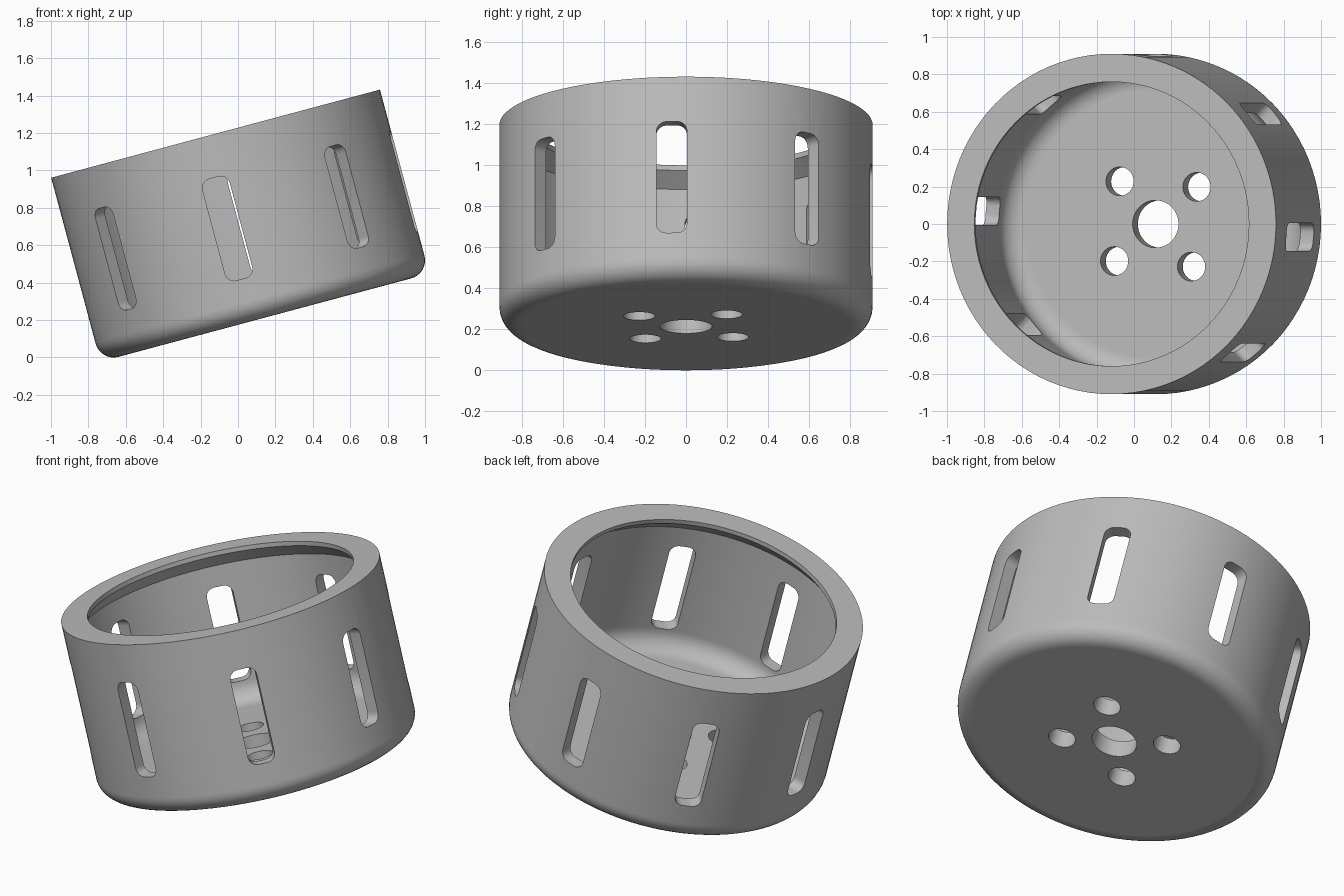
import bpy, bmesh
from math import sin, cos, pi, radians
from mathutils import Vector, Matrix

if "Cube" in bpy.data.objects:
    bpy.data.objects.remove(bpy.data.objects["Cube"], do_unlink=True)

SEGMENTS = 96
HEIGHT, FLOOR = 1.018, 0.11
OUTER, INNER, LIP = 0.91, 0.835, 0.76
BORE = 0.127


def new_object(name, bm):
    bmesh.ops.recalc_face_normals(bm, faces=bm.faces)
    mesh = bpy.data.meshes.new(name)
    bm.to_mesh(mesh)
    bm.free()
    obj = bpy.data.objects.new(name, mesh)
    bpy.context.collection.objects.link(obj)
    return obj


def arc(cx, cz, r, start, end, steps=8):
    angles = [radians(start + (end - start) * i / steps) for i in range(steps + 1)]
    return [(cx + r * cos(a), cz + r * sin(a)) for a in angles]


def lathe(bm, profile):
    """Revolve a closed (radius, height) profile around z."""
    rings = []
    for i in range(SEGMENTS):
        a = 2 * pi * i / SEGMENTS
        rings.append([bm.verts.new((r * cos(a), r * sin(a), z)) for r, z in profile])
    for i, ring in enumerate(rings):
        after = rings[(i + 1) % SEGMENTS]
        for j in range(len(profile)):
            k = (j + 1) % len(profile)
            bm.faces.new((ring[j], after[j], after[k], ring[k]))


def prism(bm, outline, depth, matrix):
    """Extrude a flat outline along local z, then place it."""
    bottom = [bm.verts.new(matrix @ Vector((x, y, 0))) for x, y in outline]
    top = [bm.verts.new(matrix @ Vector((x, y, depth))) for x, y in outline]
    bm.faces.new(bottom[::-1])
    bm.faces.new(top)
    n = len(outline)
    for i in range(n):
        j = (i + 1) % n
        bm.faces.new((bottom[i], bottom[j], top[j], top[i]))


# Cup wall and floor, with rounded base and undercut rim lip
ro, ri = 0.1, 0.11
profile = [(BORE, 0), (OUTER - ro - 0.01, 0)]
profile += arc(OUTER - ro, ro, ro, -90, 0)
profile += [(OUTER, ro + 0.01), (OUTER, HEIGHT), (LIP, HEIGHT),
            (LIP, HEIGHT - 0.026), (INNER, HEIGHT - 0.102), (INNER, FLOOR + ri + 0.01)]
profile += arc(INNER - ri, FLOOR + ri, ri, 0, -90)
profile += [(INNER - ri - 0.01, FLOOR), (BORE, FLOOR)]
bm = bmesh.new()
lathe(bm, profile)
cup = new_object("slotted_cup", bm)

# Cutter for eight wall slots, each set to one side of its radius
bm = bmesh.new()
left, right, low, high, r = -0.145, 0.005, 0.231, 0.793, 0.05
slot = (arc(right - r, low + r, r, -90, 0, 6) + arc(right - r, high - r, r, 0, 90, 6)
        + arc(left + r, high - r, r, 90, 180, 6) + arc(left + r, low + r, r, 180, 270, 6))
stand_up = Matrix(((0, 0, 1, 0), (1, 0, 0, 0), (0, 1, 0, 0), (0, 0, 0, 1)))
for i in range(8):
    turn = Matrix.Rotation(i * pi / 4, 4, "Z")
    prism(bm, slot, 0.5, turn @ Matrix.Translation((0.6, 0, 0)) @ stand_up)

# Cutter for four bolt holes around the centre bore
hole = arc(0, 0, 0.077, 0, 360, 32)[:-1]
for i in range(4):
    a = radians(41 + 90 * i)
    prism(bm, hole, 0.2, Matrix.Translation((0.302 * cos(a), 0.302 * sin(a), -0.05)))
cutter = new_object("opening_cutter", bm)
cutter.hide_render = True

# Cut the openings and discard the cutter
cut = cup.modifiers.new("openings", "BOOLEAN")
cut.operation = "DIFFERENCE"
cut.solver = "EXACT"
cut.object = cutter
bpy.ops.object.select_all(action="DESELECT")
cup.select_set(True)
bpy.context.view_layer.objects.active = cup
bpy.ops.object.modifier_apply(modifier=cut.name)
bpy.data.objects.remove(cutter, do_unlink=True)

# Plain grey finish
grey = bpy.data.materials.new("plain_grey")
grey.use_nodes = True
colour = (0.5, 0.5, 0.5, 1)
grey.diffuse_color = colour
grey.node_tree.nodes["Principled BSDF"].inputs["Base Color"].default_value = colour
cup.data.materials.clear()
cup.data.materials.append(grey)
bpy.ops.object.shade_smooth_by_angle(angle=radians(30))

# Lean the cup over on its base edge
cup.rotation_euler = (0, radians(-15), 0)
cup.location = (0.1436, 0, 0.213)
